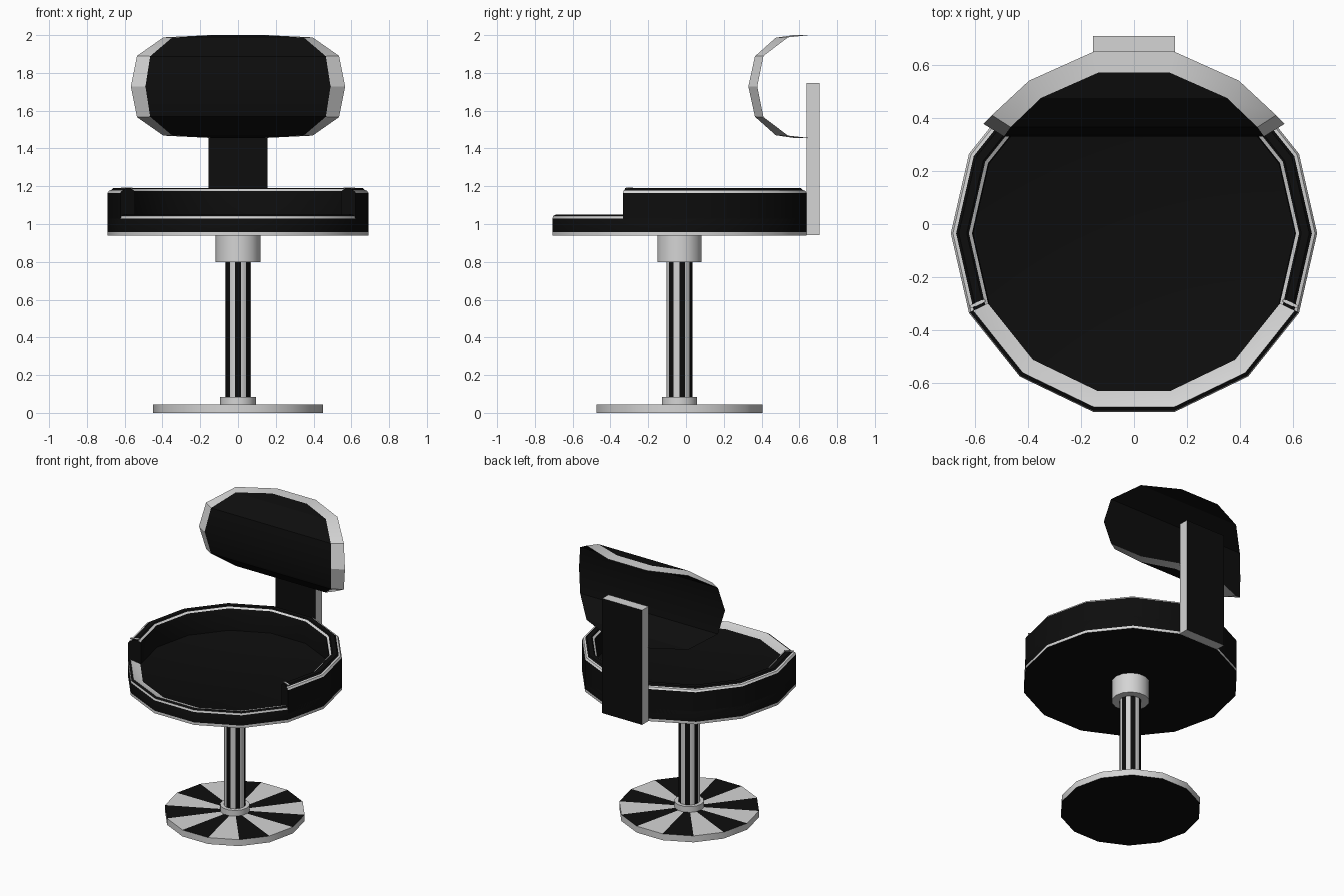
import bpy, bmesh, math
from mathutils import Vector

if "Cube" in bpy.data.objects:
    bpy.data.objects.remove(bpy.data.objects["Cube"])

CY = -0.035      # axis of the round parts
N = 14           # sides of every round part
STEP = 2 * math.pi / N


def material(name, value):
    m = bpy.data.materials.new(name)
    m.diffuse_color = (value, value, value, 1)
    m.use_nodes = True
    m.node_tree.nodes["Principled BSDF"].inputs["Base Color"].default_value = m.diffuse_color
    return m


MATS = [material("black", 0.004), material("silver", 0.66)]
B, S = 0, 1


def finish(name, bm, smooth=True):
    bm.normal_update()
    me = bpy.data.meshes.new(name)
    bm.to_mesh(me)
    bm.free()
    for m in MATS:
        me.materials.append(m)
    ob = bpy.data.objects.new(name, me)
    bpy.context.collection.objects.link(ob)
    if smooth:
        bpy.ops.object.select_all(action='DESELECT')
        ob.select_set(True)
        bpy.context.view_layer.objects.active = ob
        bpy.ops.object.shade_smooth_by_angle(angle=math.radians(30))
    return ob


def at(r, k, z):
    return Vector((r * math.cos(k * STEP), CY + r * math.sin(k * STEP), z))


def lathe(name, profile, mats, k0=0, k1=N, rule=None):
    """Revolve (r, z) points; mats colours each profile segment.
    A full turn has an open profile with end caps, a part turn a closed one."""
    bm = bmesh.new()
    full = k1 - k0 == N
    rings = [[bm.verts.new(at(r, k, z)) for r, z in profile]
             for k in range(k0, k1 if full else k1 + 1)]
    n = len(profile)
    for i in range(k1 - k0):
        a, b = rings[i], rings[(i + 1) % len(rings)]
        for j in range(n - 1 if full else n):
            q = (j + 1) % n
            f = bm.faces.new((a[j], b[j], b[q], a[q]))
            f.material_index = rule(i, mats[j]) if rule else mats[j]
    if full:
        bm.faces.new([r[0] for r in rings]).material_index = mats[-2]
        bm.faces.new([r[-1] for r in rings]).material_index = mats[-1]
    else:
        for r in (rings[0], rings[-1]):
            bm.faces.new(r).material_index = B
    bmesh.ops.recalc_face_normals(bm, faces=bm.faces)
    return finish(name, bm)


def striped(i, m):
    """Material 2 in a list means alternate black and silver."""
    return (B if i % 2 == 0 else S) if m == 2 else m


# Pedestal (last two entries are bottom and top caps)
lathe("base_plate", [(0.45, 0), (0.45, 0.045), (0.08, 0.045)], [S, 2, B, S], rule=striped)
lathe("lower_collar", [(0.095, 0.045), (0.095, 0.085)], [S, S, S])
lathe("pole", [(0.07, 0.08), (0.07, 0.81)], [2, S, S], rule=striped)
lathe("upper_collar", [(0.12, 0.80), (0.12, 0.942)], [S, S, S])

# Seat pan with low front rim and cushion top
lathe("seat", [(0.69, 0.94), (0.69, 0.958), (0.69, 1.03), (0.685, 1.042),
               (0.672, 1.05), (0.61, 1.025)], [S, B, S, B, S, B, B])

# Raised wall round the sides and back
lathe("seat_wall", [(0.69, 1.0), (0.69, 1.165), (0.682, 1.177), (0.67, 1.18),
                    (0.66, 1.19), (0.63, 1.19), (0.622, 1.184), (0.61, 1.176),
                    (0.605, 1.165), (0.605, 1.0)],
      [B, S, S, B, B, B, S, B, B, B], k0=-1, k1=8)

# Silver piping across both ends of the wall
for side, k, d in (("right", -1, 1), ("left", 8, -1)):
    bm = bmesh.new()
    for z in (1.188, 1.193):
        pts = [at(r, k + d * o, z) for r, o in
               ((0.615, 0.04), (0.677, 0.04), (0.677, 0.08), (0.615, 0.08))]
        bm.faces.new([bm.verts.new(p) for p in pts])
    bmesh.ops.bridge_loops(bm, edges=bm.edges[:])
    bmesh.ops.recalc_face_normals(bm, faces=bm.faces)
    for f in bm.faces:
        f.material_index = S
    finish(side + "_wall_piping", bm, False)

# Back post: black front and back, silver edges
bm = bmesh.new()
bmesh.ops.create_cube(bm, size=1)
for v in bm.verts:
    v.co = Vector((v.co.x * 0.31, 0.673 + v.co.y * 0.07, 1.343 + v.co.z * 0.805))
bm.normal_update()
for f in bm.faces:
    f.material_index = B if abs(f.normal.y) > 0.5 else S
finish("back_post", bm, False)

# Backrest: rounded outline bent round the seat, faces spanned straight across
MID = 1.728
front = [(0.135, 0.57, 0.272), (0.35, 0.475, 0.258), (0.465, 0.365, 0.16), (0.49, 0.33, 0)]
back = [(0.15, 0.65, 0.272), (0.395, 0.54, 0.26), (0.535, 0.41, 0.162), (0.567, 0.377, 0)]
bm = bmesh.new()
rows = []
for outline in (front, back):
    half = outline + [(x, y, -h) for x, y, h in outline[-2::-1]]
    rows.append([[bm.verts.new((s * x, y, MID + h)) for s in (-1, 1)] for x, y, h in half])
for r in rows:
    for a, b in zip(r, r[1:]):
        bm.faces.new((a[0], a[1], b[1], b[0])).material_index = B
loops = [[p[1] for p in r] + [p[0] for p in reversed(r)] for r in rows]
for i in range(len(loops[0])):
    j = (i + 1) % len(loops[0])
    f = bm.faces.new((loops[0][i], loops[0][j], loops[1][j], loops[1][i]))
    f.material_index = S
bmesh.ops.recalc_face_normals(bm, faces=bm.faces)
bmesh.ops.split_edges(bm, edges=[e for e in bm.edges
                                 if len({f.material_index for f in e.link_faces}) > 1])
finish("backrest", bm)
